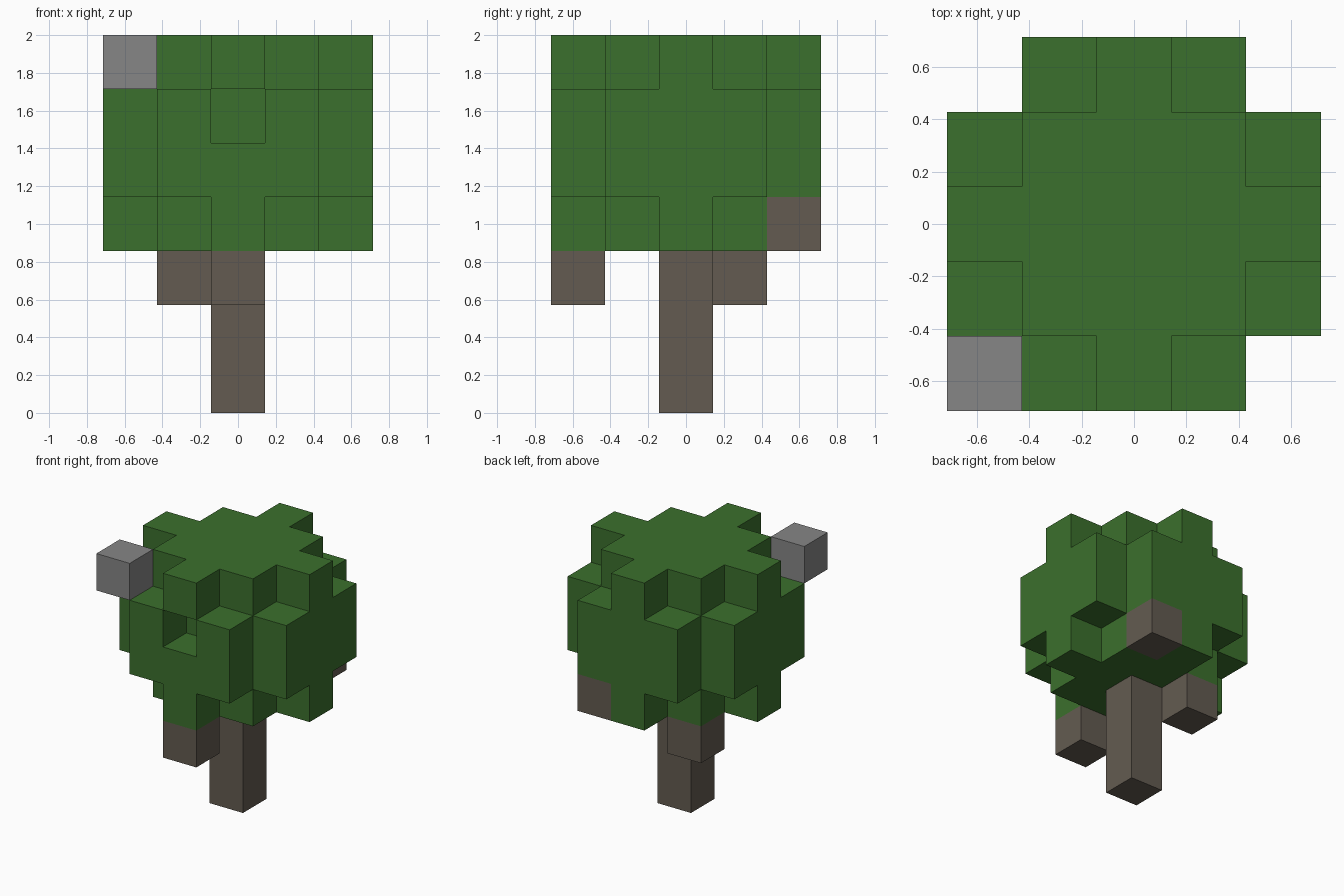
import bpy
import bmesh
from mathutils import Vector

if "Cube" in bpy.data.objects:
    bpy.data.objects.remove(bpy.data.objects["Cube"], do_unlink=True)

UNIT = 2 / 7  # edge of one block


def make_material(name, rgb):
    mat = bpy.data.materials.new(name)
    mat.use_nodes = True
    color = (*rgb, 1)
    mat.diffuse_color = color
    mat.node_tree.nodes["Principled BSDF"].inputs["Base Color"].default_value = color
    return mat


leaf_green = make_material("leaf green", (0.044, 0.162, 0.026))
bark_brown = make_material("bark brown", (0.125, 0.105, 0.082))
stone_grey = make_material("stone grey", (0.238, 0.238, 0.238))


def crown_layer(z, reach):
    """Cells of a rounded layer: a square trimmed at its corners."""
    span = range(-2, 3)
    return {(x, y, z) for x in span for y in span
            if abs(x) + abs(y) <= reach}


# Crown: two full layers between two narrower ones, with a hollow in front
crown = crown_layer(4, 3) | crown_layer(5, 3)
crown |= crown_layer(3, 2) | crown_layer(6, 2)
crown.discard((0, -2, 5))

parts = {
    "crown": (crown, leaf_green),
    "trunk": ({(0, 0, z) for z in range(3)}, bark_brown),
    "front_hanging_block": ({(0, -2, 2)}, bark_brown),
    "back_hanging_block": ({(-1, 1, 2)}, bark_brown),
    "back_side_block": ({(1, 2, 3)}, bark_brown),
    "corner_stone": ({(-2, -2, 6)}, stone_grey),
}

# The crown's narrow layers fill the inner square as well
for z in (3, 6):
    crown |= {(x, y, z) for x in (-1, 0, 1) for y in (-1, 0, 1)}

occupied = set().union(*(cells for cells, _ in parts.values()))


def build_blocks(name, cells, mat):
    """Join cubes into one object, keeping only the exposed faces."""
    bm = bmesh.new()
    for cell in sorted(cells):
        centre = (Vector(cell) + Vector((0, 0, 0.5))) * UNIT
        verts = bmesh.ops.create_cube(bm, size=UNIT)["verts"]
        bmesh.ops.translate(bm, verts=verts, vec=centre)
        bm.normal_update()
        hidden = []
        for face in {f for v in verts for f in v.link_faces}:
            side = [round(n) for n in face.normal]
            if tuple(c + s for c, s in zip(cell, side)) in occupied:
                hidden.append(face)
        bmesh.ops.delete(bm, geom=hidden, context="FACES")
    bmesh.ops.remove_doubles(bm, verts=bm.verts, dist=UNIT / 100)
    mesh = bpy.data.meshes.new(name)
    bm.to_mesh(mesh)
    bm.free()
    mesh.materials.append(mat)
    obj = bpy.data.objects.new(name, mesh)
    bpy.context.collection.objects.link(obj)


for part_name, (part_cells, part_mat) in parts.items():
    build_blocks(part_name, part_cells, part_mat)
